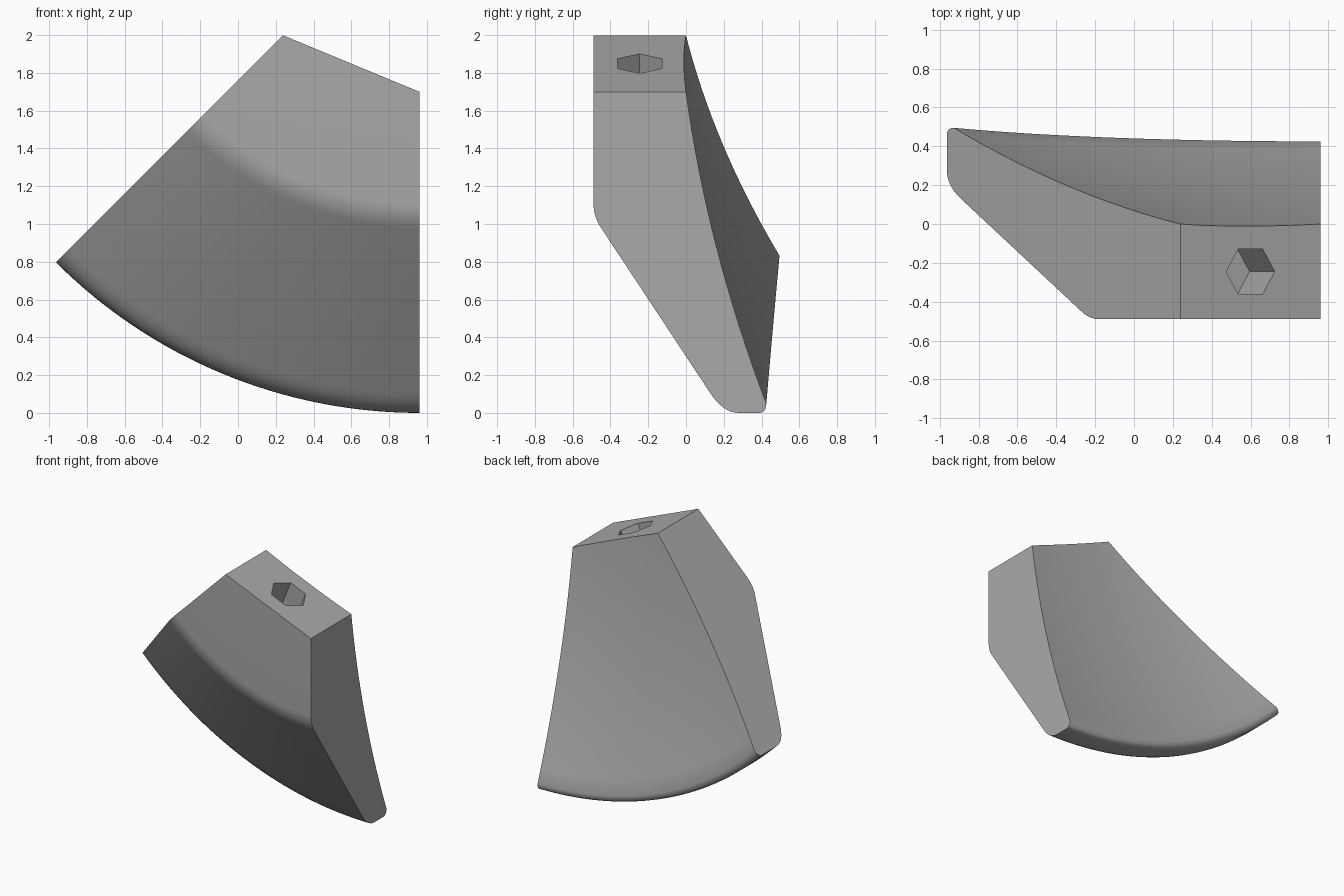
import bpy, bmesh, math
from mathutils import Matrix, Vector

cube = bpy.data.objects.get("Cube")
if cube:
    bpy.data.objects.remove(cube, do_unlink=True)

SWEEP = math.pi / 4
AXIS_X, AXIS_Z = 0.96, 2.72
R_IN, R_OUT, R_BACK = 1.02, 2.72, 2.67
FRONT = -0.49
STEPS, BACK_STEPS, ARC_STEPS = 32, 16, 8

grey = bpy.data.materials.new("grey")
grey.use_nodes = True
grey.diffuse_color = (0.4, 0.4, 0.4, 1)
grey.node_tree.nodes["Principled BSDF"].inputs["Base Color"].default_value = grey.diffuse_color


def rounded(a, corner, b):
    """Points of a soft corner between two tangent points."""
    a, corner, b = Vector(a), Vector(corner), Vector(b)
    ts = [i / ARC_STEPS for i in range(ARC_STEPS + 1)]
    return [a * (1 - t) ** 2 + corner * 2 * t * (1 - t) + b * t * t for t in ts]


def back_depth(r, s):
    """Dished back face, rising further towards the angled side."""
    t = (r - R_IN) / (R_BACK - R_IN)
    return t * (0.425 + 0.07 * s * s) - 0.2 * t * (1 - t)


def profile(s):
    """Closed radial section (radius, depth) at sweep fraction s."""
    inner = R_IN * math.cos(SWEEP / 2) / math.cos((s - 0.5) * SWEEP)
    edge = back_depth(R_BACK, s)
    pts = [Vector((inner, FRONT))]
    pts += rounded((1.61, FRONT), (1.68, FRONT), (1.74, -0.45))
    pts += rounded((2.61, 0.125), (R_OUT, 0.195), (R_OUT, 0.28))
    pts += rounded((R_OUT, edge - 0.04), (R_OUT, edge), (R_BACK, edge))
    for i in range(1, BACK_STEPS + 1):
        r = R_BACK + (inner - R_BACK) * i / BACK_STEPS
        pts.append(Vector((r, back_depth(r, s))))
    return pts


def add_object(name, bm):
    bmesh.ops.recalc_face_normals(bm, faces=bm.faces)
    mesh = bpy.data.meshes.new(name)
    bm.to_mesh(mesh)
    bm.free()
    mesh.materials.append(grey)
    obj = bpy.data.objects.new(name, mesh)
    bpy.context.collection.objects.link(obj)
    return obj


# Wedge body: section swept an eighth of a turn
bm = bmesh.new()
rings = []
for i in range(STEPS + 1):
    s = i / STEPS
    a = s * SWEEP
    rings.append([bm.verts.new((AXIS_X - r * math.sin(a), y, AXIS_Z - r * math.cos(a)))
                  for r, y in profile(s)])
n = len(rings[0])
for p, q in zip(rings, rings[1:]):
    for k in range(n - 1):
        bm.faces.new((p[k], p[k + 1], q[k + 1], q[k]))
bm.faces.new(rings[0])
bm.faces.new(rings[-1])
# Single flat top face
bm.faces.new([r[0] for r in rings] + [r[-1] for r in reversed(rings)])
body = add_object("wedge_body", bm)

# Six-sided socket sunk square to the top face
bm = bmesh.new()
bmesh.ops.create_cone(bm, cap_ends=True, segments=6, radius1=0.135, radius2=0.135, depth=0.68)
corner = max(bm.verts, key=lambda v: v.co.x).co
bm.transform(Matrix.Rotation(-math.atan2(corner.y, corner.x), 4, 'Z'))
bm.transform(Matrix.Translation((0.6, -0.245, 1.85)) @ Matrix.Rotation(SWEEP / 2, 4, 'Y'))
cutter = add_object("socket_cutter", bm)
cutter.hide_render = True

bpy.context.view_layer.objects.active = body
body.select_set(True)
mod = body.modifiers.new("socket", 'BOOLEAN')
mod.operation = 'DIFFERENCE'
mod.solver = 'EXACT'
mod.object = cutter
bpy.ops.object.modifier_apply(modifier=mod.name)
bpy.data.objects.remove(cutter, do_unlink=True)
bpy.ops.object.shade_smooth_by_angle(angle=math.radians(30))
